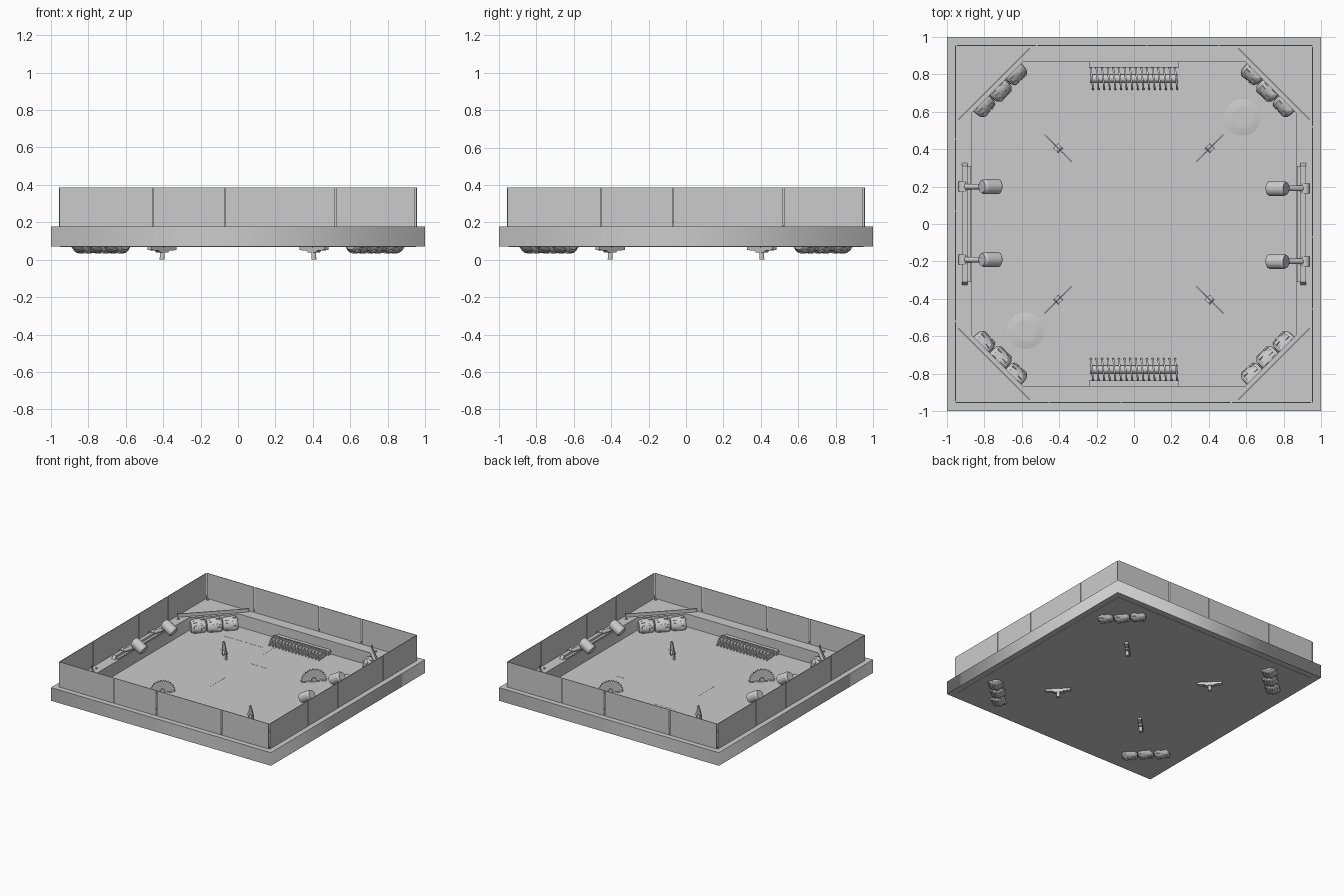
import bpy, bmesh, math
from math import pi, sin, cos, radians
from mathutils import Matrix, Vector

if "Cube" in bpy.data.objects:
    bpy.data.objects.remove(bpy.data.objects["Cube"])

FLOOR, DECK, TOP = 0.072, 0.178, 0.385


def T(x, y, z):
    return Matrix.Translation((x, y, z))


def R(a, axis):
    return Matrix.Rotation(a, 4, axis)


def add(name, bm, matrix=Matrix(), smooth=False):
    bmesh.ops.recalc_face_normals(bm, faces=bm.faces)
    me = bpy.data.meshes.new(name)
    bm.to_mesh(me)
    bm.free()
    return place(name, me, matrix, smooth)


def place(name, me, matrix=Matrix(), smooth=False):
    ob = bpy.data.objects.new(name, me)
    bpy.context.collection.objects.link(ob)
    ob.matrix_world = matrix
    if smooth:
        bpy.ops.object.select_all(action='DESELECT')
        ob.select_set(True)
        bpy.context.view_layer.objects.active = ob
        bpy.ops.object.shade_smooth_by_angle(angle=radians(40))
    return ob


def box(bm, size, m=Matrix()):
    bmesh.ops.create_cube(bm, size=1, matrix=m @ Matrix.Diagonal((*size, 1)))


def cyl(bm, r1, r2, depth, m=Matrix(), seg=20):
    bmesh.ops.create_cone(bm, cap_ends=True, segments=seg, radius1=r1, radius2=r2,
                          depth=depth, matrix=m)


def prism(bm, pts, depth, m=Matrix()):
    """Extrude an XZ outline symmetrically along Y."""
    a = [bm.verts.new(m @ Vector((x, -depth / 2, z))) for x, z in pts]
    b = [bm.verts.new(m @ Vector((x, depth / 2, z))) for x, z in pts]
    bm.faces.new(a)
    bm.faces.new(b[::-1])
    for i in range(len(pts)):
        j = (i + 1) % len(pts)
        bm.faces.new((a[i], a[j], b[j], b[i]))


# base frame: square deck with an octagonal pit
cu = bpy.data.curves.new("base_frame", 'CURVE')
cu.dimensions = '2D'
cu.fill_mode = 'BOTH'
cu.extrude = (DECK - 0.07) / 2
quarter = [(0.865, -0.595), (0.865, 0.595)]
octagon = []
for k in range(4):
    for p in quarter:
        v = R(k * pi / 2, 'Z') @ Vector((*p, 0))
        octagon.append((v.x, v.y))
for pts in ([(-1, -1), (1, -1), (1, 1), (-1, 1)], octagon):
    sp = cu.splines.new('POLY')
    sp.points.add(len(pts) - 1)
    for q, p in zip(sp.points, pts):
        q.co = (*p, 0, 1)
    sp.use_cyclic_u = True
frame = bpy.data.objects.new("base_frame", cu)
bpy.context.collection.objects.link(frame)
frame.location.z = (DECK + 0.07) / 2
frame.select_set(True)
bpy.context.view_layer.objects.active = frame
bpy.ops.object.convert(target='MESH')

# arena floor
bm = bmesh.new()
box(bm, (1.9, 1.9, 0.004), T(0, 0, FLOOR - 0.002))
add("arena_floor", bm)

# floor seams as hairline strips
bm = bmesh.new()
for x, y, l, a in [(-0.42, 0.67, 0.36, 0), (-0.17, 0.63, 0.16, 1), (-0.08, 0.385, 0.17, 0),
                   (-0.17, -0.03, 0.2, 1), (0.5, 0.145, 0.1, 0)]:
    box(bm, (l, 0.004, 0.002), T(x, y, FLOOR) @ R(a * pi / 2, 'Z'))
add("floor_seams", bm)

# clear wall panels, four to a side with narrow joints
cuts = [-0.957, -0.455, -0.07, 0.52, 0.95]
for k in range(4):
    bm = bmesh.new()
    for a, b in zip(cuts, cuts[1:]):
        box(bm, (b - a - 0.006, 0.005, TOP - DECK),
            T((a + b) / 2, -0.955, (TOP + DECK) / 2))
    add("wall_panels", bm, R(k * pi / 2, 'Z'))

# shared tyre mesh: rounded barrel with tread lugs, axis along X
bm = bmesh.new()
prof = [(-0.059, 0.03), (-0.057, 0.048), (-0.044, 0.06), (-0.02, 0.064),
        (0.02, 0.064), (0.044, 0.06), (0.057, 0.048), (0.059, 0.03)]
vs = [bm.verts.new((x, 0, r)) for x, r in prof]
es = [bm.edges.new(e) for e in zip(vs, vs[1:])]
bmesh.ops.spin(bm, geom=vs + es, cent=(0, 0, 0), axis=(1, 0, 0), angle=2 * pi, steps=24)
bmesh.ops.remove_doubles(bm, verts=bm.verts, dist=1e-4)
bmesh.ops.holes_fill(bm, edges=bm.edges)
for k in range(9):
    for x in (-0.028, 0.028):
        box(bm, (0.026, 0.024, 0.01), R(k * 2 * pi / 9 + x * 6, 'X') @ T(x, 0, 0.062))
bmesh.ops.recalc_face_normals(bm, faces=bm.faces)
tyre = bpy.data.meshes.new("tyre")
bm.to_mesh(tyre)
bm.free()

for k in range(4):
    turn = R(pi / 4 + k * pi / 2, 'Z')
    # corner tyre stack, middle one a little further forward
    for i in (-1, 0, 1):
        place("corner_tyre", tyre,
              turn @ T(i * 0.122, -1.035 + (0.006 if i == 0 else 0), 0.101)
              @ R(i * 0.06, 'Z'), True)
    # corner backing plate
    bm = bmesh.new()
    box(bm, (0.54, 0.006, 0.03), T(0, -1.058, DECK + 0.012))
    add("corner_plate", bm, turn)

    # floor saw: toothed half blade, slot box, hub and motor stem
    saw = R(pi / 4 + k * pi / 2, 'Z') @ T(0.573, 0, FLOOR)
    bm = bmesh.new()
    pts = []
    for i in range(33):
        r = 0.102 if i % 2 else 0.09
        pts.append((r * cos(pi * i / 32), r * sin(pi * i / 32)))
    prism(bm, pts, 0.007)
    add("saw_blade", bm, saw)
    bm = bmesh.new()
    prism(bm, [(-0.095, 0.003), (-0.095, -0.02), (-0.04, -0.024), (-0.03, -0.033), (0.03, -0.033),
               (0.04, -0.024), (0.095, -0.02), (0.095, 0.003)], 0.03)
    cyl(bm, 0.014, 0.012, 0.04, T(0, 0, -0.052), 12)
    cyl(bm, 0.018, 0.018, 0.036, T(0, 0, 0.012) @ R(pi / 2, 'X'), 16)
    add("saw_housing", bm, saw)

# paired features on opposite sides
for k in range(2):
    turn = R(k * pi, 'Z')
    # screw hazard: row of slanted half discs on a shaft
    bm = bmesh.new()
    half = [(0.062 * cos(pi * i / 14), 0.062 * sin(pi * i / 14)) for i in range(15)]
    for i in range(16):
        prism(bm, half, 0.009,
              T(-0.225 + i * 0.03, 0.778, FLOOR - 0.001) @ R(pi / 2 + 0.1, 'Z'))
    cyl(bm, 0.022, 0.022, 0.47, T(0, 0.778, FLOOR + 0.022) @ R(pi / 2, 'Y'), 16)
    box(bm, (0.48, 0.03, 0.035), T(0, 0.85, FLOOR + 0.017))
    add("screw_hazard", bm, turn)

    # low turntable mound
    bm = bmesh.new()
    cyl(bm, 0.098, 0.058, 0.008, T(0.58, 0.57, FLOOR + 0.004), 40)
    cyl(bm, 0.055, 0.055, 0.01, T(0.58, 0.57, FLOOR + 0.006), 40)
    add("floor_mound", bm, turn, True)

    # hammer rail with tapered ends
    bm = bmesh.new()
    prism(bm, [(-0.34, 0), (0.34, 0), (0.31, 0.05), (-0.31, 0.05)], 0.03,
          T(-0.905, 0, 0.155) @ R(pi / 2, 'Z'))
    box(bm, (0.05, 0.62, 0.012), T(-0.895, 0, DECK + 0.004))
    add("hammer_rail", bm, turn)

    # hammers: pivot, handle rising inward, tilted cylindrical head
    for y in (-0.19, 0.2):
        a, b = Vector((-0.915, 0, 0.19)), Vector((-0.77, 0, 0.275))
        d = b - a
        bm = bmesh.new()
        cyl(bm, 0.015, 0.015, d.length,
            Matrix.Translation((a + b) / 2) @ d.to_track_quat('Z', 'Y').to_matrix().to_4x4(), 14)
        cyl(bm, 0.024, 0.024, 0.055, Matrix.Translation(a) @ R(pi / 2, 'X'), 18)
        head = Matrix.Translation(b) @ R(pi / 2 + 0.53, 'Y')
        cyl(bm, 0.041, 0.041, 0.08, head @ T(0, 0, 0.008), 24)
        cyl(bm, 0.034, 0.041, 0.018, head @ T(0, 0, -0.041), 24)
        cyl(bm, 0.041, 0.037, 0.008, head @ T(0, 0, 0.052), 24)
        add("hammer", bm, turn @ T(0, y, 0), True)

# deck bolts
bm = bmesh.new()
for sx in (-1, 1):
    for sy in (-1, 1):
        for x, y in ((0.93, 0.935), (0.915, 0.53), (0.91, 0.63), (0.62, 0.905)):
            cyl(bm, 0.009, 0.009, 0.008, T(sx * x, sy * y, DECK + 0.004), 12)
add("deck_bolts", bm)
